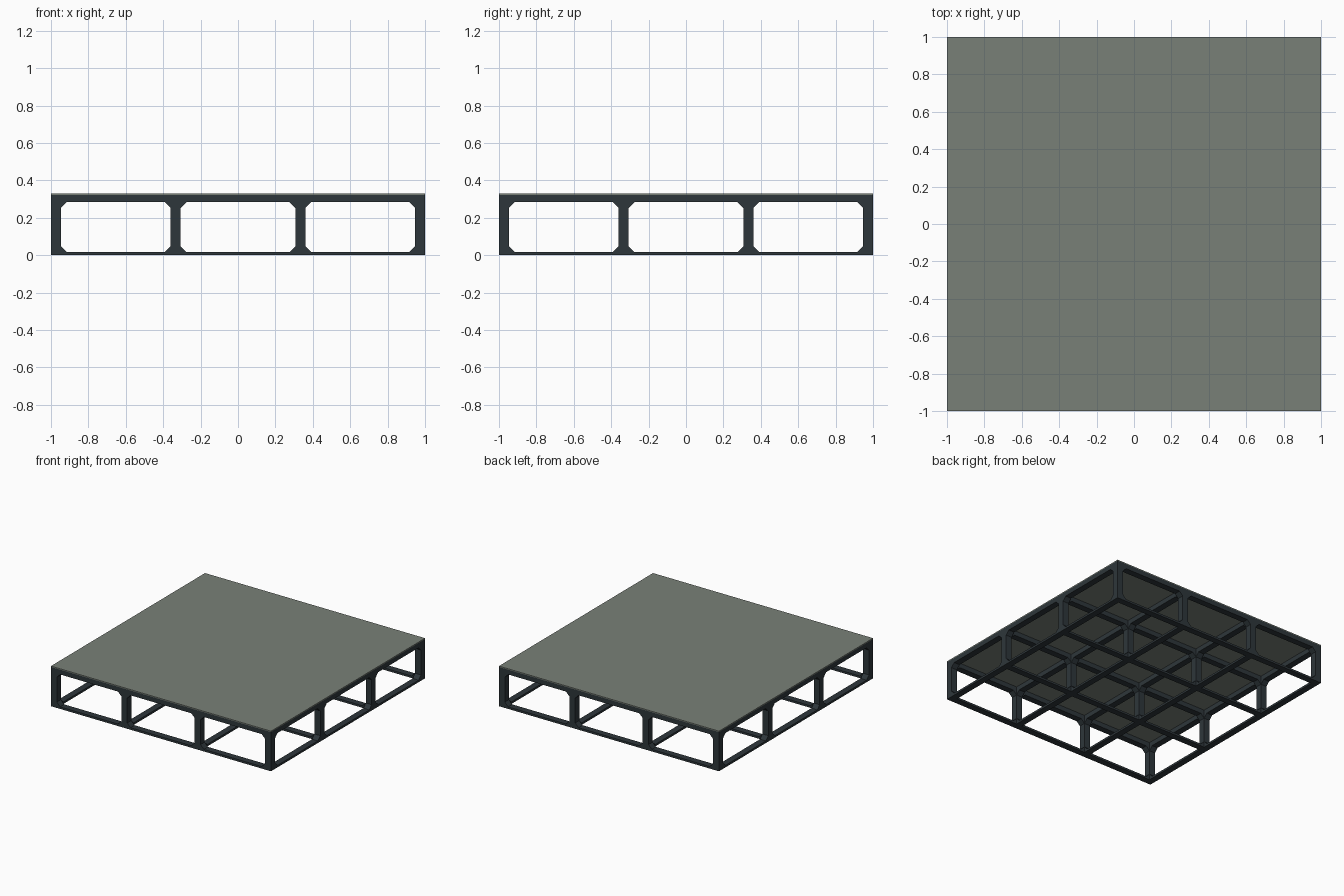
import bpy, bmesh
from mathutils import Vector

if "Cube" in bpy.data.objects:
    bpy.data.objects.remove(bpy.data.objects["Cube"])

W = 0.053                 # bar and post width
LOW, HIGH, DECK = 0.017, 0.283, 0.322   # bottom bar top, top bar underside, deck underside
TOP = 0.33
G = 0.031                 # corner gusset size
POS = [-1 + W / 2, -1 / 3, 1 / 3, 1 - W / 2]


def material(name, rgb):
    m = bpy.data.materials.new(name)
    m.diffuse_color = (*rgb, 1)
    m.use_nodes = True
    m.node_tree.nodes["Principled BSDF"].inputs["Base Color"].default_value = m.diffuse_color
    return m


steel = material("dark slate metal", (0.027, 0.037, 0.043))
grey = material("grey green deck", (0.19, 0.216, 0.186))


def finish(name, bm, mat):
    bmesh.ops.recalc_face_normals(bm, faces=bm.faces)
    me = bpy.data.meshes.new(name)
    bm.to_mesh(me)
    bm.free()
    me.materials.append(mat)
    ob = bpy.data.objects.new(name, me)
    bpy.context.collection.objects.link(ob)
    return ob


def box(bm, lo, hi):
    lo, hi = Vector(lo), Vector(hi)
    vs = bmesh.ops.create_cube(bm, size=1)["verts"]
    for v in vs:
        v.co = (lo + hi) / 2 + v.co * (hi - lo)


def prism(bm, a, b):
    """Triangular prism between two matching triangles."""
    va = [bm.verts.new(p) for p in a]
    vb = [bm.verts.new(p) for p in b]
    bm.faces.new(va)
    bm.faces.new(vb[::-1])
    for i in range(3):
        j = (i + 1) % 3
        bm.faces.new((va[i], vb[i], vb[j], va[j]))


# deck plate
bm = bmesh.new()
box(bm, (-1, -1, DECK), (1, 1, TOP))
finish("deck_plate", bm, grey)

# grid of bars at the bottom and under the deck
for name, z0, z1 in (("bottom_bars", 0, LOW), ("top_bars", HIGH, DECK)):
    bm = bmesh.new()
    for p in POS:
        box(bm, (-1, p - W / 2, z0), (1, p + W / 2, z1))
        # cross bars fill the gaps between the long bars
        for q, r in zip(POS, POS[1:]):
            box(bm, (p - W / 2, q + W / 2, z0), (p + W / 2, r - W / 2, z1))
    finish(name, bm, steel)

# posts at every crossing
bm = bmesh.new()
for x in POS:
    for y in POS:
        box(bm, (x - W / 2, y - W / 2, LOW), (x + W / 2, y + W / 2, HIGH))
finish("posts", bm, steel)

# triangular gussets between posts and bars, along both directions
bm = bmesh.new()
for i, p in enumerate(POS):
    for s in (-1, 1):
        if not 0 <= i + s < 4:
            continue
        e = p + s * W / 2
        for z, d in ((LOW, G), (HIGH, -G)):
            tri = [(e, z), (e + s * G, z), (e, z + d)]
            for q in POS:
                a, b = q - W / 2, q + W / 2
                prism(bm, [(u, a, v) for u, v in tri], [(u, b, v) for u, v in tri])
                prism(bm, [(a, u, v) for u, v in tri], [(b, u, v) for u, v in tri])
finish("gussets", bm, steel)
